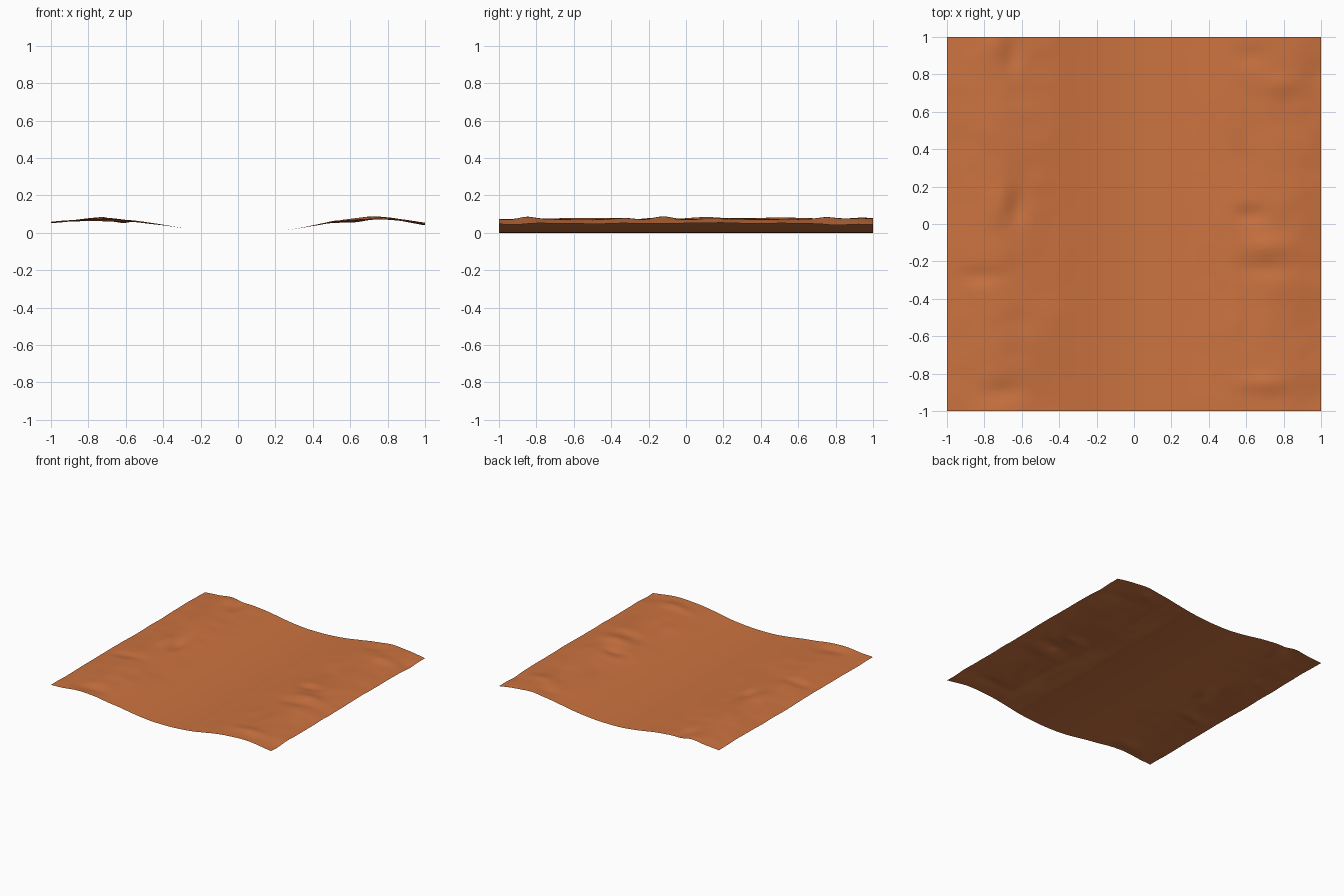
import bpy, bmesh, math
from mathutils import Vector, noise

if "Cube" in bpy.data.objects:
    bpy.data.objects.remove(bpy.data.objects["Cube"])

# Valley cross-section (x, z)
PROFILE = [(-1, .055), (-.9, .063), (-.75, .073), (-.6, .065), (-.5, .055), (-.4, .042),
           (-.3, .026), (-.2, .012), (-.1, .0025), (0, 0), (.1, .002), (.2, .009),
           (.3, .02), (.4, .038), (.5, .056), (.6, .067), (.72, .076), (.85, .07), (1, .05)]
# Local mounds and hollows: x, y, radius x, radius y, height
BUMPS = [(-.62, .1, .05, .09, -.016), (-.72, .12, .06, .1, .010), (-.65, .9, .05, .1, -.012),
         (-.75, .95, .07, .08, .010), (-.8, -.28, .12, .05, -.010), (-.72, -.55, .1, .25, .008),
         (-.72, .5, .1, .25, .006), (-.7, -.9, .12, .06, -.012), (.62, .05, .1, .05, -.012),
         (.72, -.12, .14, .06, .014), (.7, -.24, .14, .05, -.008), (.62, .9, .1, .06, -.010),
         (.8, .75, .12, .06, .010), (.62, .45, .1, .2, -.006), (.52, -.5, .06, .25, .006),
         (.7, -.85, .14, .05, .010), (.98, -.92, .08, .08, -.008), (.98, .8, .08, .07, -.008)]


def profile(x):
    """Smooth interpolation through the cross-section points."""
    i = max(k for k in range(len(PROFILE) - 1) if x >= PROFILE[k][0] or k == 0)
    n = len(PROFILE)
    p = [PROFILE[min(max(j, 0), n - 1)] for j in (i - 1, i, i + 1, i + 2)]
    h = p[2][0] - p[1][0]
    t = (x - p[1][0]) / h
    m1 = (p[2][1] - p[0][1]) / (p[2][0] - p[0][0]) * h
    m2 = (p[3][1] - p[1][1]) / (p[3][0] - p[1][0]) * h
    return ((2*t**3 - 3*t**2 + 1) * p[1][1] + (t**3 - 2*t**2 + t) * m1
            + (3*t**2 - 2*t**3) * p[2][1] + (t**3 - t**2) * m2)


def height(x, y):
    rough = min(1, max(0, (abs(x) - .25) / .35))
    rough = rough * rough * (3 - 2 * rough)
    z = profile(x)
    z += rough * .007 * noise.noise(Vector((x * 3.2, y * 3.2, 4.3)))
    z += rough * .003 * noise.noise(Vector((x * 8, y * 8, 1.7)))
    for bx, by, rx, ry, h in BUMPS:
        z += rough * h * math.exp(-((x - bx) / rx) ** 2 - ((y - by) / ry) ** 2)
    return max(0, z)


# Terrain sheet with a valley running front to back
bm = bmesh.new()
bmesh.ops.create_grid(bm, x_segments=128, y_segments=128, size=1)
for v in bm.verts:
    v.co.z = height(v.co.x, v.co.y)
for f in bm.faces:
    f.smooth = True
mesh = bpy.data.meshes.new("terrain")
bm.to_mesh(mesh)
bm.free()
terrain = bpy.data.objects.new("terrain", mesh)
bpy.context.collection.objects.link(terrain)

# Red desert ground
ground = bpy.data.materials.new("desert_ground")
ground.diffuse_color = (.6, .17, .05, 1)
ground.use_nodes = True
ground.node_tree.nodes["Principled BSDF"].inputs["Base Color"].default_value = ground.diffuse_color
mesh.materials.append(ground)
